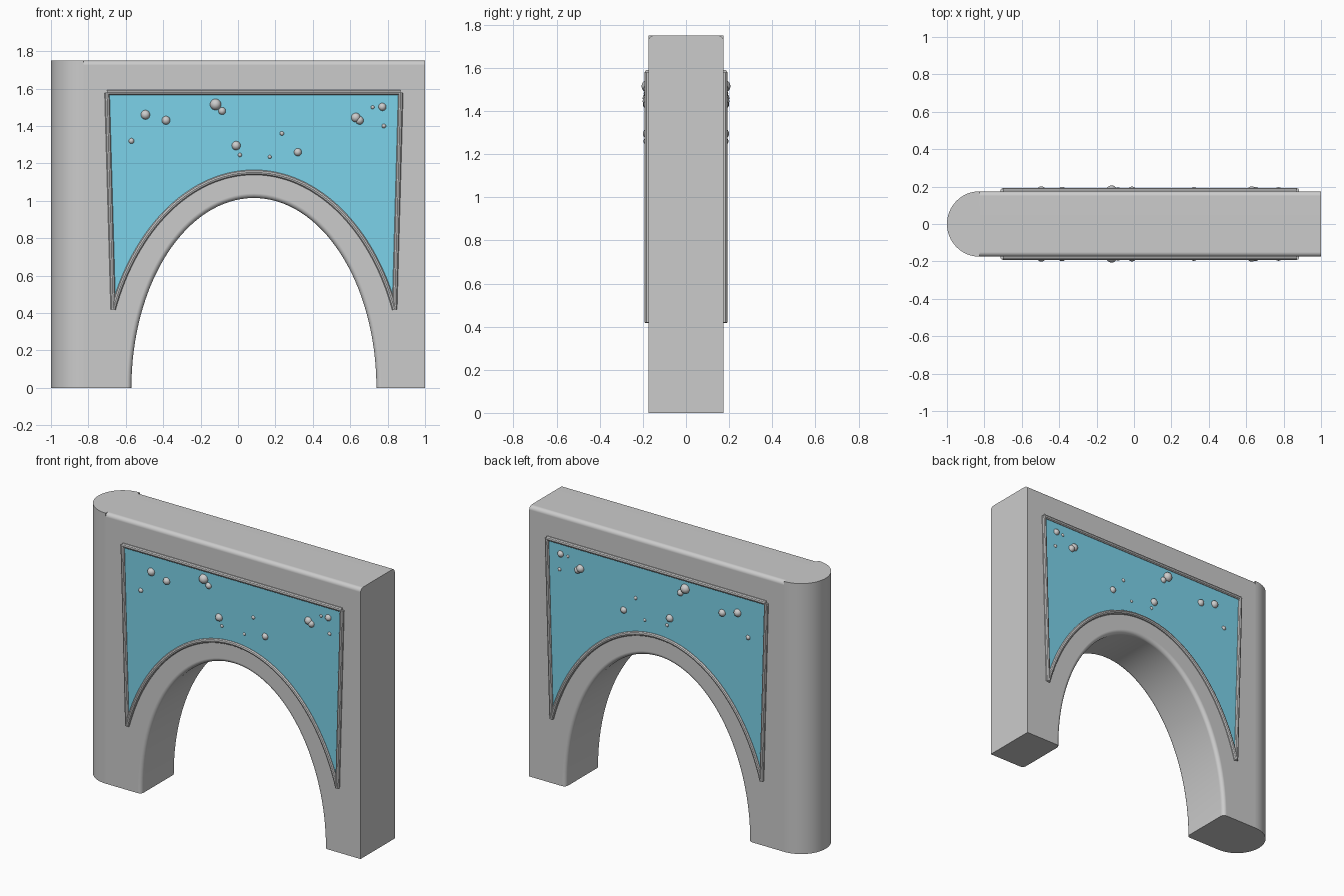
import bpy, bmesh, math

if "Cube" in bpy.data.objects:
    bpy.data.objects.remove(bpy.data.objects["Cube"])

CX = 0.085           # arch centre line
T = 0.175            # half thickness
H = 1.75
XL = -0.825          # where the rounded end starts

glass = bpy.data.materials.new("blue_panel")
glass.diffuse_color = (0.2, 0.65, 0.82, 1)
glass.use_nodes = True
glass.node_tree.nodes["Principled BSDF"].inputs["Base Color"].default_value = glass.diffuse_color


def arc(a, b, start, n):
    """Elliptical arch points, left to right, as (x, z)."""
    return [(CX - a * math.cos(t), b * math.sin(t))
            for t in (start + (math.pi - 2 * start) * i / n for i in range(n + 1))]


def slab(name, pts, y0, y1, bevel_test=None, width=0.02):
    """Extrude an (x, z) outline from y0 to y1, rounding chosen rim edges."""
    bm = bmesh.new()
    face = bm.faces.new([bm.verts.new((x, y0, z)) for x, z in pts])
    ext = bmesh.ops.extrude_face_region(bm, geom=[face])
    bmesh.ops.translate(bm, vec=(0, y1 - y0, 0),
                        verts=[v for v in ext["geom"] if isinstance(v, bmesh.types.BMVert)])
    bmesh.ops.recalc_face_normals(bm, faces=bm.faces)
    if bevel_test:
        edges = [e for e in bm.edges
                 if abs(e.verts[0].co.y - e.verts[1].co.y) < 1e-5
                 and bevel_test(e.verts[0].co, e.verts[1].co)]
        bmesh.ops.bevel(bm, geom=edges, offset=width, segments=4, profile=0.5, affect='EDGES')
    return finish(name, bm)


def finish(name, bm):
    me = bpy.data.meshes.new(name)
    bm.to_mesh(me)
    bm.free()
    ob = bpy.data.objects.new(name, me)
    bpy.context.collection.objects.link(ob)
    smooth(ob)
    return ob


def smooth(ob):
    bpy.ops.object.select_all(action='DESELECT')
    ob.select_set(True)
    bpy.context.view_layer.objects.active = ob
    bpy.ops.object.shade_smooth_by_angle(angle=math.radians(35))


# Main wall with arched opening
opening = arc(0.655, 1.015, 0, 64)
outline = [(XL, 0), (XL, H), (1, H), (1, 0)] + opening[::-1]


def rounded(a, b):
    on_top = a.z > H - 1e-4 and b.z > H - 1e-4
    in_arch = all(-0.58 < v.x < 0.75 for v in (a, b))
    return on_top or in_arch


wall = slab("arch_wall", outline, -T, T, rounded, 0.025)
wn = wall.modifiers.new("even_shading", 'WEIGHTED_NORMAL')
wn.keep_sharp = True

# Half-round end of the wall
bm = bmesh.new()
ring = [bm.verts.new((XL + T * math.cos(t), T * math.sin(t), 0))
        for t in (math.pi / 2 + math.pi * i / 32 for i in range(33))]
base = bm.faces.new(ring)
ext = bmesh.ops.extrude_face_region(bm, geom=[base])
bmesh.ops.translate(bm, vec=(0, 0, H),
                    verts=[v for v in ext["geom"] if isinstance(v, bmesh.types.BMVert)])
bmesh.ops.recalc_face_normals(bm, faces=bm.faces)
finish("rounded_end", bm)

# Panel outline, frame runs and stud positions (x, z, radius)
TL, TR = (-0.70, 1.578), (0.87, 1.578)
band = arc(0.808, 1.152, math.asin(0.42 / 1.152), 64)
BL, BR = band[0], band[-1]
runs = [[TL, TR], [TL, BL], [TR, BR], band]
studs = [(-0.12, 1.515, .03), (-0.085, 1.48, .02), (-0.495, 1.46, .025),
         (-0.385, 1.43, .023), (-0.57, 1.32, .015), (-0.01, 1.295, .024),
         (0.01, 1.245, .011), (0.17, 1.235, .01), (0.235, 1.36, .012),
         (0.32, 1.26, .021), (0.63, 1.445, .025), (0.65, 1.43, .022),
         (0.72, 1.50, .01), (0.772, 1.502, .021), (0.78, 1.40, .012)]

for side, s in (("front", -1), ("back", 1)):
    # Blue inset
    panel = slab(side + "_panel", [TL, TR] + band[::-1], s * (T - 0.01), s * (T + 0.004))
    panel.data.materials.append(glass)

    # Raised tubular frame
    cu = bpy.data.curves.new(side + "_frame", 'CURVE')
    cu.dimensions = '3D'
    cu.bevel_depth = 0.014
    cu.bevel_resolution = 3
    cu.use_fill_caps = True
    for run in runs:
        sp = cu.splines.new('POLY')
        sp.points.add(len(run) - 1)
        for p, (x, z) in zip(sp.points, run):
            p.co = (x, s * (T + 0.003), z, 1)
    frame = bpy.data.objects.new(side + "_frame", cu)
    bpy.context.collection.objects.link(frame)
    bpy.ops.object.select_all(action='DESELECT')
    frame.select_set(True)
    bpy.context.view_layer.objects.active = frame
    bpy.ops.object.convert(target='MESH')
    smooth(bpy.context.object)

    # Round studs scattered over the panel
    bm = bmesh.new()
    for x, z, r in studs:
        new = bmesh.ops.create_uvsphere(bm, u_segments=20, v_segments=12, radius=r)
        bmesh.ops.translate(bm, vec=(x, s * (T + 0.001), z), verts=new["verts"])
    finish(side + "_studs", bm)
